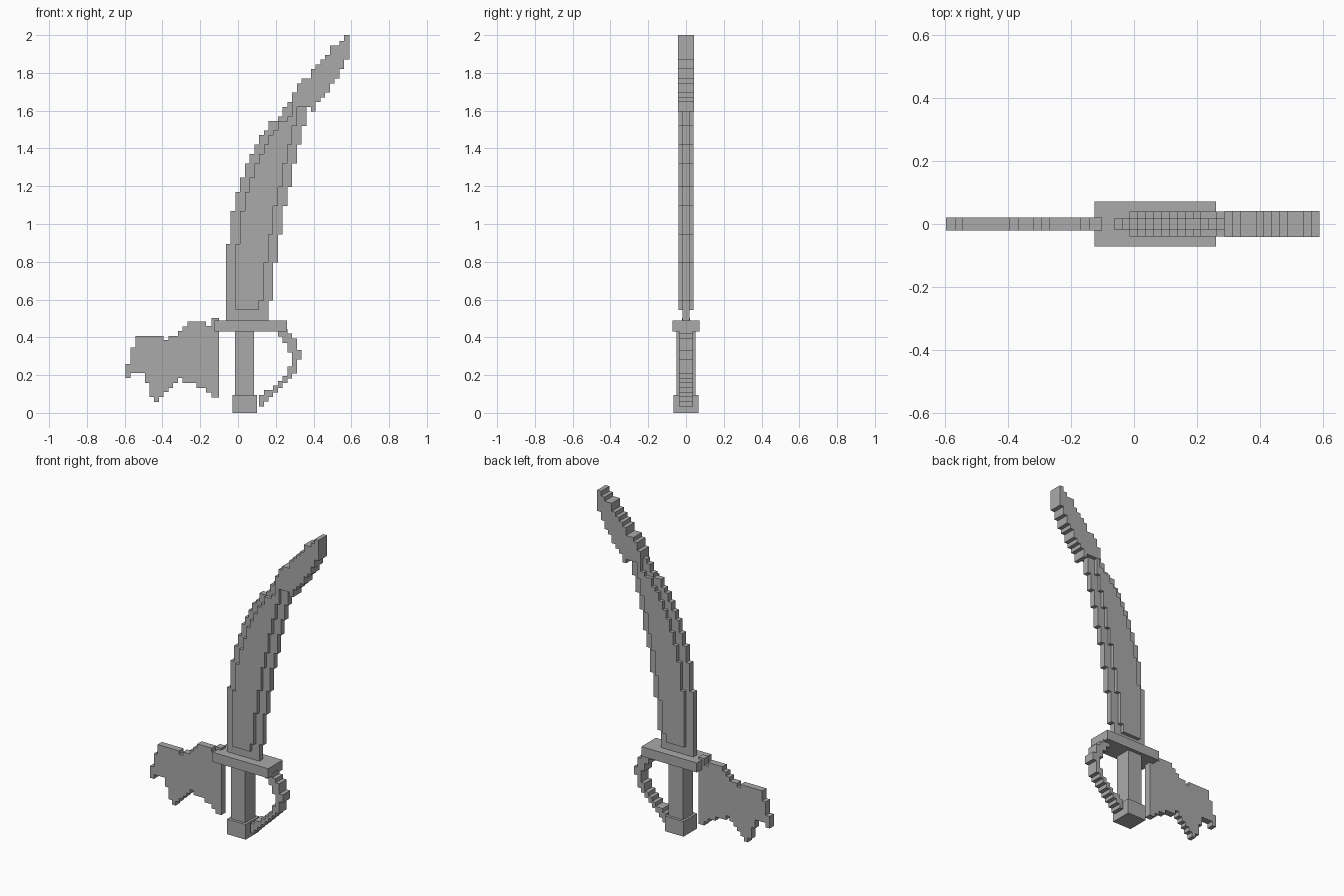
import bpy
import bmesh

if "Cube" in bpy.data.objects:
    bpy.data.objects.remove(bpy.data.objects["Cube"], do_unlink=True)

UNIT = 0.025          # stair step size
X0, Z0 = -0.0635, -0.005

grey = bpy.data.materials.new("plain grey")
grey.use_nodes = True
COLOUR = (0.4, 0.4, 0.4, 1)
grey.diffuse_color = COLOUR
grey.node_tree.nodes["Principled BSDF"].inputs["Base Color"].default_value = COLOUR


def finish(name, bm):
    bmesh.ops.recalc_face_normals(bm, faces=bm.faces)
    mesh = bpy.data.meshes.new(name)
    bm.to_mesh(mesh)
    bm.free()
    mesh.materials.append(grey)
    obj = bpy.data.objects.new(name, mesh)
    bpy.context.collection.objects.link(obj)
    return obj


def box(name, x_range, z_range, half_depth):
    bm = bmesh.new()
    bmesh.ops.create_cube(bm, size=1)
    for v in bm.verts:
        v.co.x = x_range[v.co.x > 0]
        v.co.z = z_range[v.co.z > 0]
        v.co.y *= 2 * half_depth
    return finish(name, bm)


def stairs(edge, start):
    """Corner points of a stepped edge given as (offset, end of step)."""
    points = []
    for offset, end in edge:
        points += [(offset, start), (offset, end)]
        start = end
    return points


def stepped_slab(name, low, high, start, half_depth, columns=False):
    """Slab between two stepped edges; columns=True steps along x instead of z."""
    outline = stairs(low, start) + stairs(high, start)[::-1]
    bm = bmesh.new()
    verts = []
    for a, b in outline:
        x, z = (b, a) if columns else (a, b)
        verts.append(bm.verts.new((X0 + x * UNIT, -half_depth, Z0 + z * UNIT)))
    face = bm.faces.new(verts)
    new = bmesh.ops.extrude_face_region(bm, geom=[face])["geom"]
    moved = [g for g in new if isinstance(g, bmesh.types.BMVert)]
    bmesh.ops.translate(bm, verts=moved, vec=(0, 2 * half_depth, 0))
    return finish(name, bm)


# Hilt
box("handle", (-0.015, 0.085), (0.08, 0.45), 0.05)
box("pommel", (-0.03, 0.10), (0, 0.095), 0.067)
box("crossguard", (-0.125, 0.26), (0.43, 0.49), 0.072)

# Curved blade edge: thin, leaning towards +x in steps
back = [(0, 36), (1, 43), (2, 47), (3, 50), (4, 53), (5, 55), (6, 57), (7, 59),
        (8, 60), (9, 62), (11, 63), (12, 65), (13, 66), (14, 68)]
edge = [(9, 24), (10, 32), (11, 38), (12, 44), (13, 48), (14, 53), (15, 57),
        (16, 61), (17, 68)]
stepped_slab("blade_edge", back, edge, 18, 0.018)

# Thick blade core, two steps inside the edge
TOP = 65
core_back = [(x + 2, z) for x, z in back if z <= TOP]
core_edge = [(x - 2, min(z, TOP)) for x, z in edge]
stepped_slab("blade_core", core_back, core_edge, 22, 0.04)

# Thick blade tip
tip_low = [(65, 18), (64, 19), (66, 20), (67, 21), (68, 22), (70, 23), (71, 24),
           (73, 25), (75, 26.1)]
tip_high = [(68, 15), (70, 16), (71, 18), (73, 19), (74, 20), (75, 21), (76, 22),
            (78, 24), (79, 25), (80.2, 26.1)]
stepped_slab("blade_tip", tip_low, tip_high, 14, 0.042, columns=True)

# Knuckle guard loop beside the handle
bow_inner = [(7, 4), (8, 5), (10, 6), (11, 7), (12, 8), (13, 10), (14, 13),
             (13, 15), (12, 16.4), (11, 18)]
bow_outer = [(8, 2.6), (9, 3.6), (10, 4.5), (11, 5.5), (12, 6.5), (13, 7.5),
             (14, 8.5), (15, 11.5), (16, 13.5), (15, 16), (14, 17), (13, 18)]
stepped_slab("knuckle_guard", bow_inner, bow_outer, 1.6, 0.036)

# Ragged cloth hanging from the crossguard
cloth_low = [(7.6, -20.2), (8.7, -17.2), (6.5, -16.2), (3.6, -15.2), (2.5, -14.2),
             (3.6, -13.2), (4.6, -12.2), (5.5, -11.2), (6.5, -10.2), (7.6, -9.2),
             (6.5, -6.2), (5.5, -4.2), (4.5, -3.1), (3.5, -1.5)]
cloth_high = [(10.6, -20.2), (14, -19.2), (16.5, -13.2), (15.6, -12.2),
              (16.5, -10.2), (17.5, -9.2), (18.5, -8.2), (19.6, -4.2),
              (18.6, -3.1), (20.3, -1.5)]
stepped_slab("cloth", cloth_low, cloth_high, -21.3, 0.021, columns=True)
